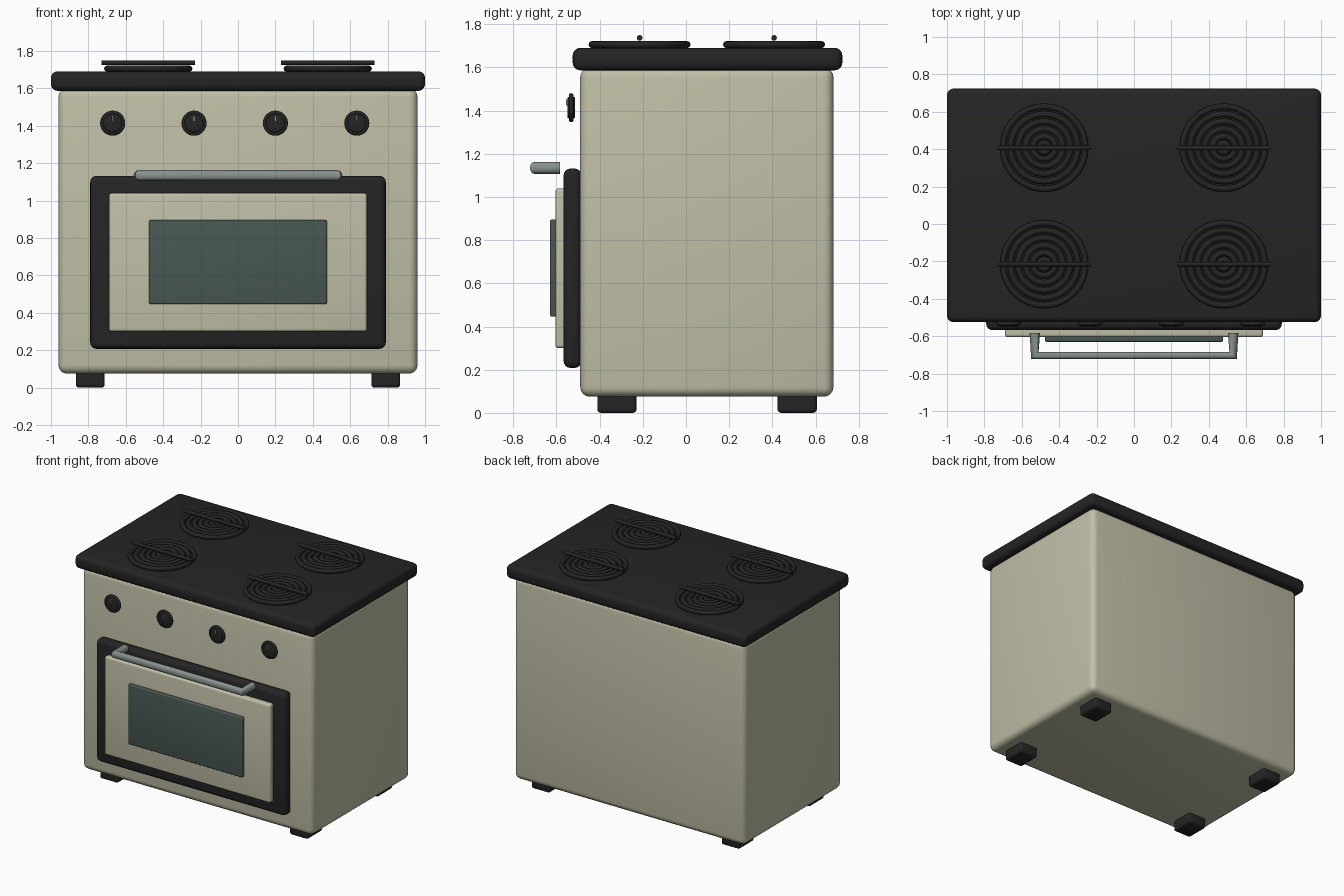
import bpy, math

if "Cube" in bpy.data.objects:
    bpy.data.objects.remove(bpy.data.objects["Cube"])


def mat(name, r, g, b):
    m = bpy.data.materials.new(name)
    m.diffuse_color = (r, g, b, 1)
    m.use_nodes = True
    m.node_tree.nodes["Principled BSDF"].inputs["Base Color"].default_value = m.diffuse_color
    return m


cream = mat("cream enamel", 0.53, 0.52, 0.385)
black = mat("black iron", 0.018, 0.018, 0.018)
glass = mat("dark green glass", 0.065, 0.095, 0.085)
steel = mat("grey steel", 0.25, 0.29, 0.275)


def finish(name, m):
    o = bpy.context.object
    o.name = name
    o.data.materials.append(m)
    bpy.ops.object.shade_smooth_by_angle(angle=math.radians(40))
    return o


def box(name, m, x, y, z, bevel, segments=4):
    """Rounded box given by its (min, max) range on each axis."""
    bpy.ops.mesh.primitive_cube_add(size=1, location=[sum(r) / 2 for r in (x, y, z)])
    o = bpy.context.object
    o.scale = [r[1] - r[0] for r in (x, y, z)]
    bpy.ops.object.transform_apply(location=False, rotation=False, scale=True)
    b = o.modifiers.new("Bevel", 'BEVEL')
    b.width, b.segments = bevel, segments
    bpy.ops.object.modifier_apply(modifier="Bevel")
    return finish(name, m)


def cylinder(name, m, r, depth, loc, rot, verts=32, bevel=0):
    bpy.ops.mesh.primitive_cylinder_add(radius=r, depth=depth, location=loc,
                                        rotation=rot, vertices=verts)
    if bevel:
        b = bpy.context.object.modifiers.new("Bevel", 'BEVEL')
        b.width, b.segments = bevel, 3
        bpy.ops.object.modifier_apply(modifier="Bevel")
    return finish(name, m)


def ring(name, m, major, minor, loc, rot=(0, 0, 0)):
    bpy.ops.mesh.primitive_torus_add(major_radius=major, minor_radius=minor, location=loc,
                                     rotation=rot, major_segments=48, minor_segments=12)
    return finish(name, m)


# Body and cooktop
box("oven_body", cream, (-0.96, 0.96), (-0.49, 0.683), (0.075, 1.6), 0.045)
box("cooktop", black, (-1, 1), (-0.525, 0.724), (1.587, 1.691), 0.035)

# Feet
for x in (-0.79, 0.79):
    for y in (-0.32, 0.515):
        box("foot", black, (x - 0.077, x + 0.077), (y - 0.091, y + 0.091), (0, 0.1), 0.018)

# Door: frame, panel and window
box("door_frame", black, (-0.79, 0.79), (-0.567, -0.485), (0.208, 1.132), 0.032)
box("door_panel", cream, (-0.69, 0.69), (-0.605, -0.54), (0.30, 1.04), 0.015)
box("door_window", glass, (-0.475, 0.475), (-0.63, -0.59), (0.446, 0.896), 0.008)

# Handle: U-shaped round tube
cu = bpy.data.curves.new("door_handle", 'CURVE')
cu.dimensions = '3D'
cu.bevel_depth, cu.bevel_resolution, cu.use_fill_caps = 0.028, 4, True
sp = cu.splines.new('POLY')
path = [(-0.53, -0.583), (-0.53, -0.703), (0.53, -0.703), (0.53, -0.583)]
sp.points.add(len(path) - 1)
for p, (x, y) in zip(sp.points, path):
    p.co = (x, y, 1.135, 1)
handle = bpy.data.objects.new("door_handle", cu)
bpy.context.collection.objects.link(handle)
bpy.ops.object.select_all(action='DESELECT')
handle.select_set(True)
bpy.context.view_layer.objects.active = handle
bpy.ops.object.convert(target='MESH')
finish("door_handle", steel)

# Knobs: rim, cap and pointer
face = (math.pi / 2, 0, 0)
for x in (-0.67, -0.235, 0.2, 0.635):
    ring("knob_rim", black, 0.056, 0.011, (x, -0.532, 1.414), face)
    cylinder("knob_cap", black, 0.05, 0.036, (x, -0.532, 1.414), face, bevel=0.008)
    box("knob_pointer", cream, (x - 0.003, x + 0.003), (-0.555, -0.547), (1.425, 1.452), 0.001, 1)

# Burners: concentric coils and a cross bar
for x in (-0.48, 0.48):
    for y in (-0.215, 0.408):
        for r in (0.06, 0.10, 0.14, 0.18, 0.22):
            ring("burner_coil", black, r, 0.016, (x, y, 1.706))
        ring("burner_centre_coil", black, 0.025, 0.016, (x, y, 1.706))
        cylinder("burner_bar", black, 0.013, 0.5, (x, y, 1.737), (0, math.pi / 2, 0), 16)
